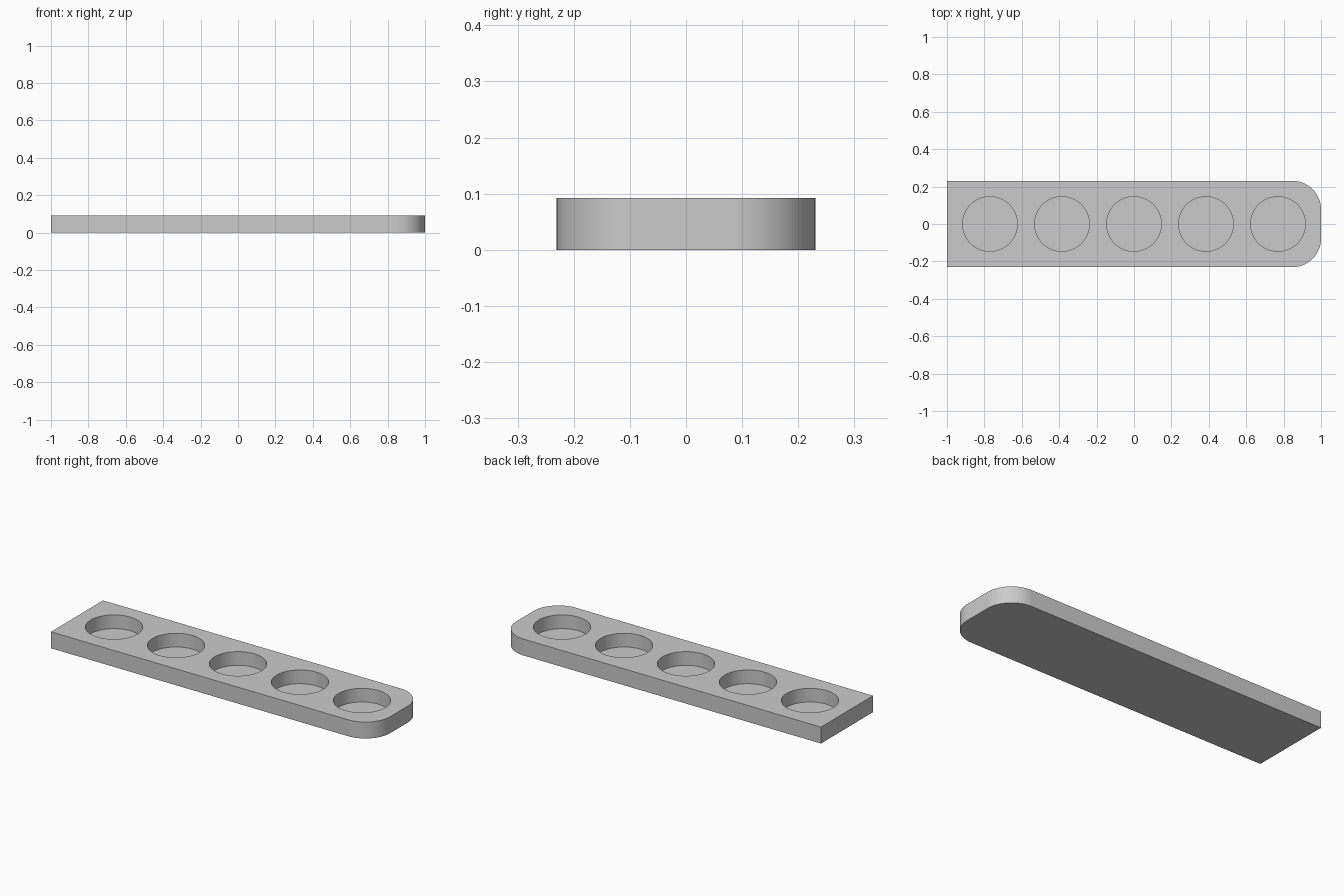
import bpy
import bmesh
from math import cos, sin, pi

cube = bpy.data.objects.get("Cube")
if cube:
    bpy.data.objects.remove(cube, do_unlink=True)

HALF_LENGTH, HALF_WIDTH, HEIGHT = 1.0, 0.2308, 0.0923
CORNER = 0.154
HOLE_RADIUS, HOLE_PITCH, FLOOR = 0.146, 0.385, 0.0154

grey = bpy.data.materials.new("plain grey")
grey.use_nodes = True
colour = (0.6, 0.6, 0.6, 1)
grey.diffuse_color = colour
grey.node_tree.nodes["Principled BSDF"].inputs["Base Color"].default_value = colour


def make_prism(name, outline, bottom, top):
    """Extrude a flat outline between two heights."""
    bm = bmesh.new()
    face = bm.faces.new([bm.verts.new((x, y, bottom)) for x, y in outline])
    result = bmesh.ops.extrude_face_region(bm, geom=[face])
    for v in result["geom"]:
        if isinstance(v, bmesh.types.BMVert):
            v.co.z = top
    bmesh.ops.recalc_face_normals(bm, faces=bm.faces)
    mesh = bpy.data.meshes.new(name)
    bm.to_mesh(mesh)
    bm.free()
    obj = bpy.data.objects.new(name, mesh)
    bpy.context.collection.objects.link(obj)
    mesh.materials.append(grey)
    return obj


def arc(cx, cy, radius, start, end, steps):
    angles = [start + (end - start) * i / steps for i in range(steps + 1)]
    return [(cx + radius * cos(a), cy + radius * sin(a)) for a in angles]


# Bar: square at one end, rounded corners at the other
cx, cy = HALF_LENGTH - CORNER, HALF_WIDTH - CORNER
outline = [(-HALF_LENGTH, HALF_WIDTH), (-HALF_LENGTH, -HALF_WIDTH)]
outline += arc(cx, -cy, CORNER, -pi / 2, 0, 24)
outline += arc(cx, cy, CORNER, 0, pi / 2, 24)
tray = make_prism("tray", outline, 0, HEIGHT)

# Row of five round blind recesses
for i in range(-2, 3):
    circle = arc(i * HOLE_PITCH, 0, HOLE_RADIUS, 0, 2 * pi, 96)[:-1]
    cutter = make_prism(f"recess_cutter_{i + 3}", circle, FLOOR, HEIGHT + 0.05)
    cutter.hide_render = True
    cutter.hide_set(True)
    cut = tray.modifiers.new(f"recess_{i + 3}", "BOOLEAN")
    cut.operation = "DIFFERENCE"
    cut.solver = "EXACT"
    cut.object = cutter

# Apply the cuts, then smooth the curved walls
bpy.context.view_layer.objects.active = tray
tray.select_set(True)
for name in [m.name for m in tray.modifiers]:
    bpy.ops.object.modifier_apply(modifier=name)
for obj in [o for o in bpy.data.objects if o.name.startswith("recess_cutter")]:
    bpy.data.objects.remove(obj, do_unlink=True)
bpy.ops.object.shade_smooth_by_angle(angle=pi / 6)
